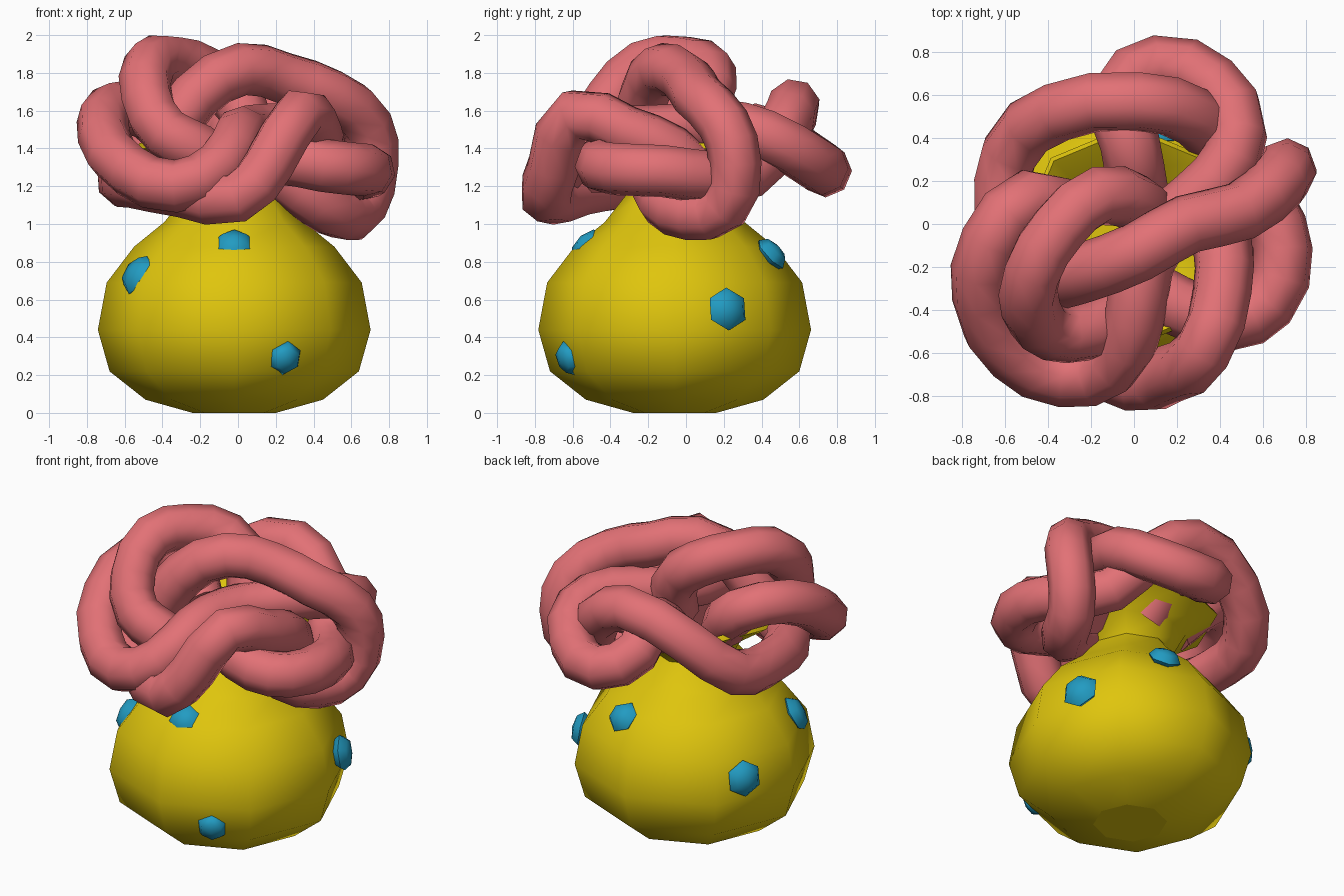
import bpy, bmesh, math
from mathutils import Vector, Matrix

if "Cube" in bpy.data.objects:
    bpy.data.objects.remove(bpy.data.objects["Cube"])


def material(name, rgb):
    m = bpy.data.materials.new(name)
    m.diffuse_color = (*rgb, 1)
    m.use_nodes = True
    m.node_tree.nodes["Principled BSDF"].inputs["Base Color"].default_value = m.diffuse_color
    return m


YELLOW = material("yellow", (0.74, 0.56, 0.004))
PINK = material("pink", (0.76, 0.165, 0.18))
BLUE = material("blue", (0.016, 0.33, 0.54))


def add_object(name, mesh, mat, angle=None):
    ob = bpy.data.objects.new(name, mesh)
    bpy.context.collection.objects.link(ob)
    mesh.materials.clear()
    mesh.materials.append(mat)
    bpy.ops.object.select_all(action='DESELECT')
    ob.select_set(True)
    bpy.context.view_layer.objects.active = ob
    if angle:
        bpy.ops.object.shade_smooth_by_angle(angle=math.radians(angle))
    return ob


# Pot: eight-sided lathe, hollow at the mouth
CX, CY, SIDES = -0.02, -0.06, 8
profile = [(0.22, 0.0), (0.47, 0.07), (0.66, 0.22), (0.722, 0.44), (0.675, 0.69),
           (0.53, 0.88), (0.37, 1.01), (0.26, 1.15), (0.33, 1.27), (0.52, 1.40),
           (0.50, 1.43), (0.30, 1.28), (0.22, 1.15), (0.30, 1.0)]
bm = bmesh.new()
rings = []
for r, z in profile:
    rings.append([bm.verts.new((CX + r * math.cos(math.tau * i / SIDES),
                                CY + r * math.sin(math.tau * i / SIDES), z))
                  for i in range(SIDES)])
for a, b in zip(rings, rings[1:]):
    for i in range(SIDES):
        j = (i + 1) % SIDES
        bm.faces.new((a[i], a[j], b[j], b[i]))
bm.faces.new(rings[0][::-1])
bm.faces.new(rings[-1])
bmesh.ops.recalc_face_normals(bm, faces=bm.faces)
pot_mesh = bpy.data.meshes.new("pot")
bm.to_mesh(pot_mesh)
bm.free()
pot = add_object("pot", pot_mesh, YELLOW, 55)
for f in pot.data.polygons:          # flat base
    if f.center.z < 0.01:
        f.use_smooth = False

# Spots: flattened six-sided domes set on the pot's surface
spots = [((-0.02, -0.52, 0.89), 0.105), ((-0.53, -0.37, 0.73), 0.115),
         ((0.25, -0.62, 0.29), 0.095), ((0.60, 0.22, 0.55), 0.115),
         ((0.14, 0.45, 0.84), 0.1), ((-0.61, 0.27, 0.57), 0.112)]
for n, (p, s) in enumerate(spots):
    loc = Vector(p)
    normal = Vector((loc.x - CX, loc.y - CY, 1.3 * (loc.z - 0.47))).normalized()
    side = Vector((0, 0, 1)).cross(normal).normalized()
    # local x runs up the pot, so a corner of the hexagon points up
    rot = Matrix((normal.cross(side), -side, -normal)).transposed().to_4x4()
    bm = bmesh.new()
    bmesh.ops.create_uvsphere(bm, u_segments=6, v_segments=4, radius=1)
    top = max(bm.verts, key=lambda v: v.co.x)
    if abs(top.co.y) > 0.01:
        bm.transform(Matrix.Rotation(math.radians(30), 4, 'Z'))
    bm.transform(Matrix.Translation(loc) @ rot @ Matrix.Diagonal((s, s, 0.06, 1)))
    bmesh.ops.recalc_face_normals(bm, faces=bm.faces)
    me = bpy.data.meshes.new("spot")
    bm.to_mesh(me)
    bm.free()
    add_object(f"spot_{n + 1}", me, BLUE, 60)


# Tentacles: round tubes along smooth paths
def tube(name, points, radius=0.14):
    cu = bpy.data.curves.new(name, 'CURVE')
    cu.dimensions = '3D'
    cu.bevel_depth = radius
    cu.bevel_resolution = 2
    cu.resolution_u = 2
    cu.use_fill_caps = True
    sp = cu.splines.new('BEZIER')
    sp.bezier_points.add(len(points) - 1)
    for bp, co in zip(sp.bezier_points, points):
        bp.co = co
        bp.handle_left_type = bp.handle_right_type = 'AUTO'
    tmp = bpy.data.objects.new(name + "_path", cu)
    bpy.context.collection.objects.link(tmp)
    bpy.context.view_layer.update()
    dg = bpy.context.evaluated_depsgraph_get()
    me = bpy.data.meshes.new_from_object(tmp.evaluated_get(dg))
    bpy.data.objects.remove(tmp)
    add_object(name, me, PINK, 70)


# over the top, then down the right side and under
tube("tentacle_right", [
    (-0.36, -0.26, 1.48), (-0.23, -0.225, 1.67), (0.02, -0.13, 1.82), (0.25, 0.0, 1.77),
    (0.50, 0.06, 1.68), (0.68, 0.2, 1.53), (0.71, 0.26, 1.32), (0.65, 0.2, 1.09),
    (0.56, 0.03, 1.05), (0.42, -0.12, 1.12), (0.24, -0.16, 1.25)])
# long one that goes round the back and dives in at the front right
tube("tentacle_around", [
    (-0.02, -0.25, 1.30), (0.2, -0.38, 1.35), (0.45, -0.45, 1.31), (0.62, -0.37, 1.29),
    (0.695, -0.12, 1.28), (0.61, 0.1, 1.25), (0.44, 0.32, 1.26), (0.28, 0.5, 1.48),
    (0.02, 0.57, 1.63), (-0.36, 0.52, 1.5), (-0.58, 0.33, 1.28), (-0.61, 0.06, 1.23),
    (-0.54, -0.28, 1.22), (-0.28, -0.58, 1.17), (0.0, -0.74, 1.14), (0.16, -0.7, 1.31),
    (0.325, -0.585, 1.58), (0.41, -0.32, 1.49), (0.41, -0.08, 1.39), (0.34, 0.08, 1.24)])
# back loop that runs through the mouth and becomes the left front loop
tube("tentacle_back_left", [
    (0.02, 0.15, 1.32), (-0.02, 0.38, 1.5), (-0.07, 0.6, 1.38), (0.11, 0.74, 1.28),
    (0.37, 0.65, 1.34), (0.485, 0.42, 1.47), (0.39, 0.21, 1.52), (0.2, 0.04, 1.5),
    (0.05, -0.18, 1.49), (0.0, -0.45, 1.46), (-0.1, -0.66, 1.3), (-0.33, -0.715, 1.2),
    (-0.57, -0.6, 1.28), (-0.71, -0.35, 1.46), (-0.67, -0.08, 1.61), (-0.48, 0.12, 1.58),
    (-0.28, 0.02, 1.38)])
# upper loop
tube("tentacle_top", [
    (0.06, 0.02, 1.4), (0.02, 0.09, 1.62), (-0.17, 0.13, 1.80), (-0.35, -0.02, 1.86),
    (-0.47, -0.22, 1.84), (-0.48, -0.4, 1.66), (-0.38, -0.5, 1.48), (-0.22, -0.5, 1.4),
    (-0.07, -0.42, 1.27)])
